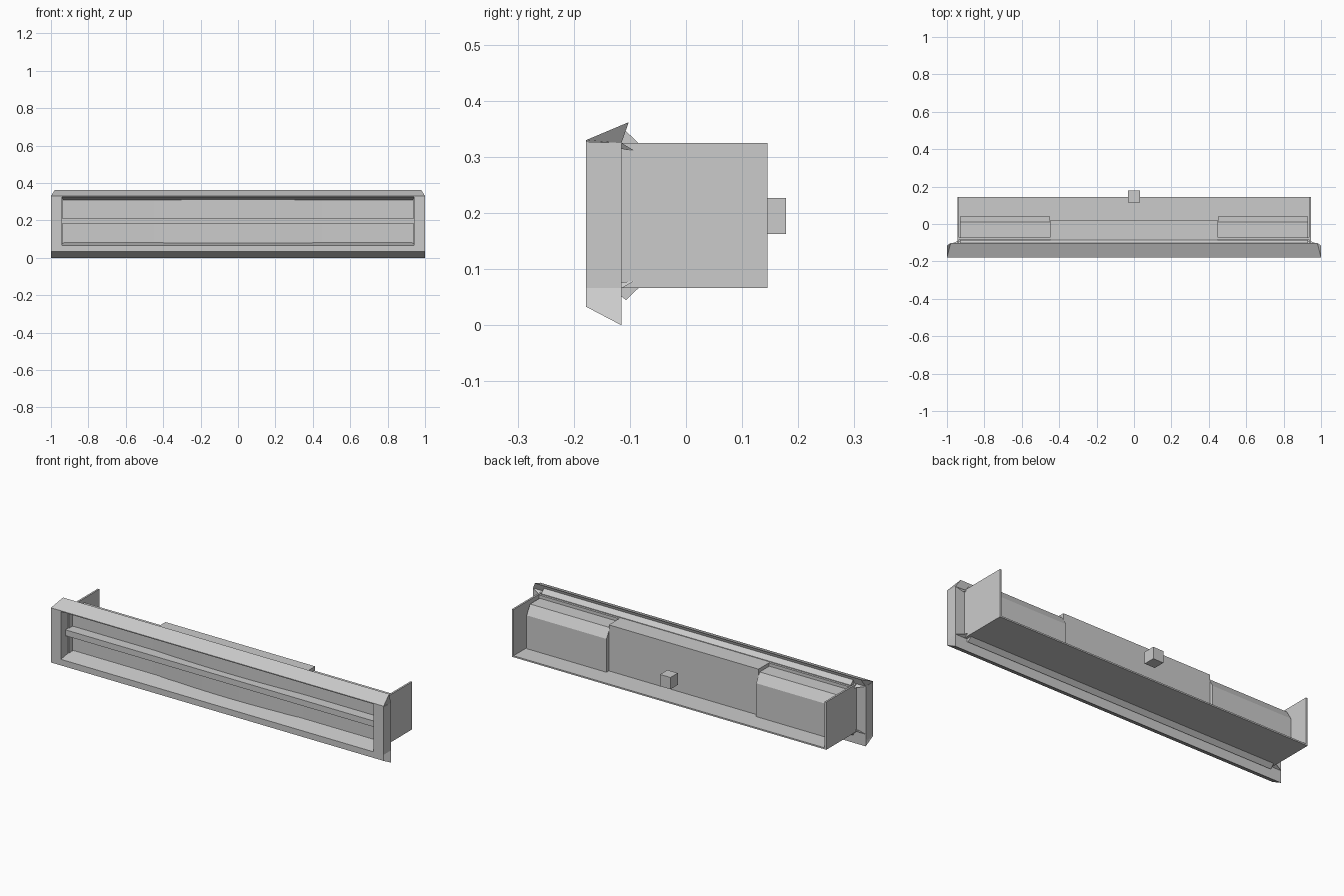
import bpy, bmesh, math

if "Cube" in bpy.data.objects:
    bpy.data.objects.remove(bpy.data.objects["Cube"])


def prism(name, pts, lo, hi, axis='X', taper=None):
    """Extrude a profile: (y,z) points along X, or (x,y) points along Z."""
    bm = bmesh.new()
    rings = []
    for t in (lo, hi):
        ring = []
        for i, (a, b) in enumerate(pts):
            k = t
            if taper and i in taper:
                k = t * taper[i]
            ring.append(bm.verts.new((k, a, b) if axis == 'X' else (a, b, k)))
        rings.append(ring)
    n = len(pts)
    for i in range(n):
        j = (i + 1) % n
        bm.faces.new((rings[0][i], rings[0][j], rings[1][j], rings[1][i]))
    for r in rings:
        bm.faces.new(r)
    bmesh.ops.recalc_face_normals(bm, faces=bm.faces)
    me = bpy.data.meshes.new(name)
    bm.to_mesh(me)
    bm.free()
    ob = bpy.data.objects.new(name, me)
    bpy.context.collection.objects.link(ob)
    return ob


def rect(a0, a1, b0, b1):
    return [(a0, b0), (a1, b0), (a1, b1), (a0, b1)]


# Front frame: top rail with narrowing raised lip, sloped bottom rail
prism("frame_top_rail",
      [(-.178, .325), (-.178, .33), (-.102, .362), (-.115, .325), (-.09, .31)],
      -1, 1, taper={2: .98, 4: .94, 0: 1})
prism("frame_bottom_rail",
      [(-.178, .033), (-.115, 0), (-.115, .066), (-.09, .08), (-.178, .066)],
      -1, 1, taper={3: .94})

# Mirrored end parts: frame stiles, side plates, rear end housings
for s, side in ((-1, "left"), (1, "right")):
    prism("frame_stile_" + side,
          [(-.178, .033), (-.115, 0), (-.115, .325), (-.178, .327)],
          s * .94, s * 1.0)
    prism("side_plate_" + side, rect(-.115, .145, .066, .325),
          s * .935, s * .945)
    prism("end_housing_" + side,
          [(-.075, .07), (.04, .07), (.04, .255), (.01, .305), (-.075, .305)],
          s * .45, s * .93)

# Floor plate and centre housing
prism("floor_plate", rect(-.115, .145, .066, .074), -.94, .94)
prism("centre_housing", rect(-.08, .02, .07, .324), -.45, .45)

# Flared flanges behind the frame, above and below
flare = [(-.115, .325), (-.115, .34), (-.107, .346), (-.085, .325), (-.085, .31)]
prism("flange_top", flare, -.93, .93)
prism("flange_bottom", [(y, .391 - z) for y, z in flare], -.93, .93)

# Bowed front panel, bulging towards the front in the middle
bow = [(-.94, -.084)]
for i in range(13):
    x = -.45 + .9 * i / 12
    bow.append((x, -.084 - .014 * math.cos(x / .45 * math.pi / 2)))
bow += [(.94, -.084), (.94, -.072), (-.94, -.072)]
prism("bowed_panel", bow, .07, .322, 'Z')

# Horizontal divider bar across the opening
prism("divider_bar", rect(-.14, -.075, .18, .212), -.94, .94)

# Small mounting block on the back
prism("stem_block", rect(.115, .178, .163, .227), -.031, .031)
